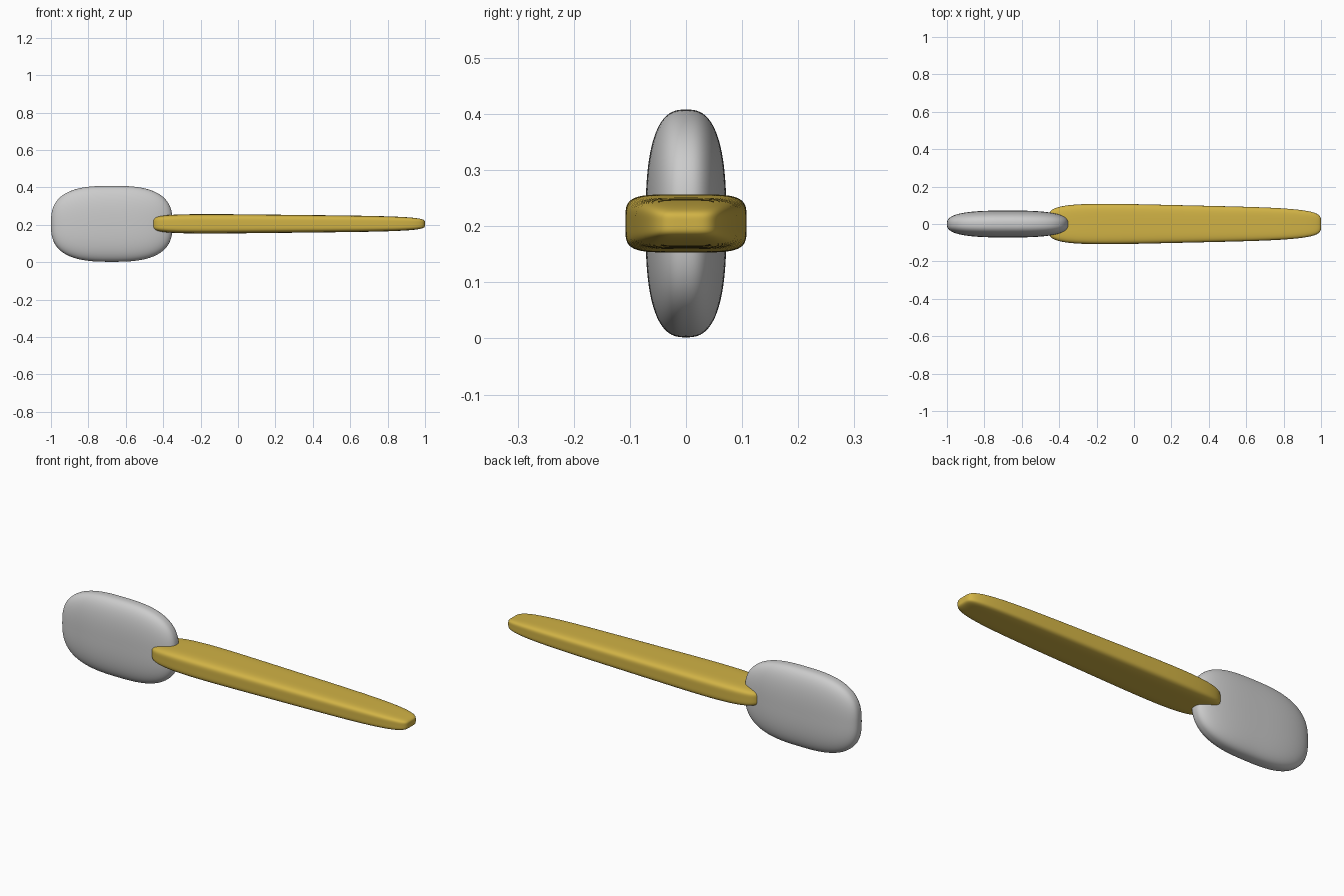
import bpy, bmesh
from mathutils import Vector

if "Cube" in bpy.data.objects:
    bpy.data.objects.remove(bpy.data.objects["Cube"])


def rounded_block(name, centre, half, n_length, n_section, taper, color=None):
    """Superellipsoid from a subdivided cube; tapers along x."""
    bm = bmesh.new()
    bmesh.ops.create_cube(bm, size=2)
    bmesh.ops.subdivide_edges(bm, edges=bm.edges[:], cuts=40, use_grid_fill=True)
    for v in bm.verts:
        x, y, z = v.co
        ring = (abs(y) ** n_section + abs(z) ** n_section) ** (n_length / n_section)
        p = v.co * (abs(x) ** n_length + ring) ** (-1 / n_length)
        s = 1 - taper * p.x
        v.co = Vector(centre) + Vector((p.x * half[0], p.y * half[1] * s, p.z * half[2] * s))
    for f in bm.faces:
        f.smooth = True
    me = bpy.data.meshes.new(name)
    bm.to_mesh(me)
    bm.free()
    ob = bpy.data.objects.new(name, me)
    bpy.context.collection.objects.link(ob)
    if color:
        mat = bpy.data.materials.new(name + "_color")
        mat.diffuse_color = color
        mat.use_nodes = True
        mat.node_tree.nodes["Principled BSDF"].inputs["Base Color"].default_value = mat.diffuse_color
        me.materials.append(mat)
    return ob


# Flat upright head
rounded_block("head", (-0.675, 0, 0.205), (0.325, 0.072, 0.203), 2.8, 2.7, 0.0)

# Tapered golden handle
rounded_block("handle", (0.27, 0, 0.205), (0.73, 0.1, 0.048), 4.7, 4.7, 0.17,
              (0.64, 0.45, 0.06, 1))
